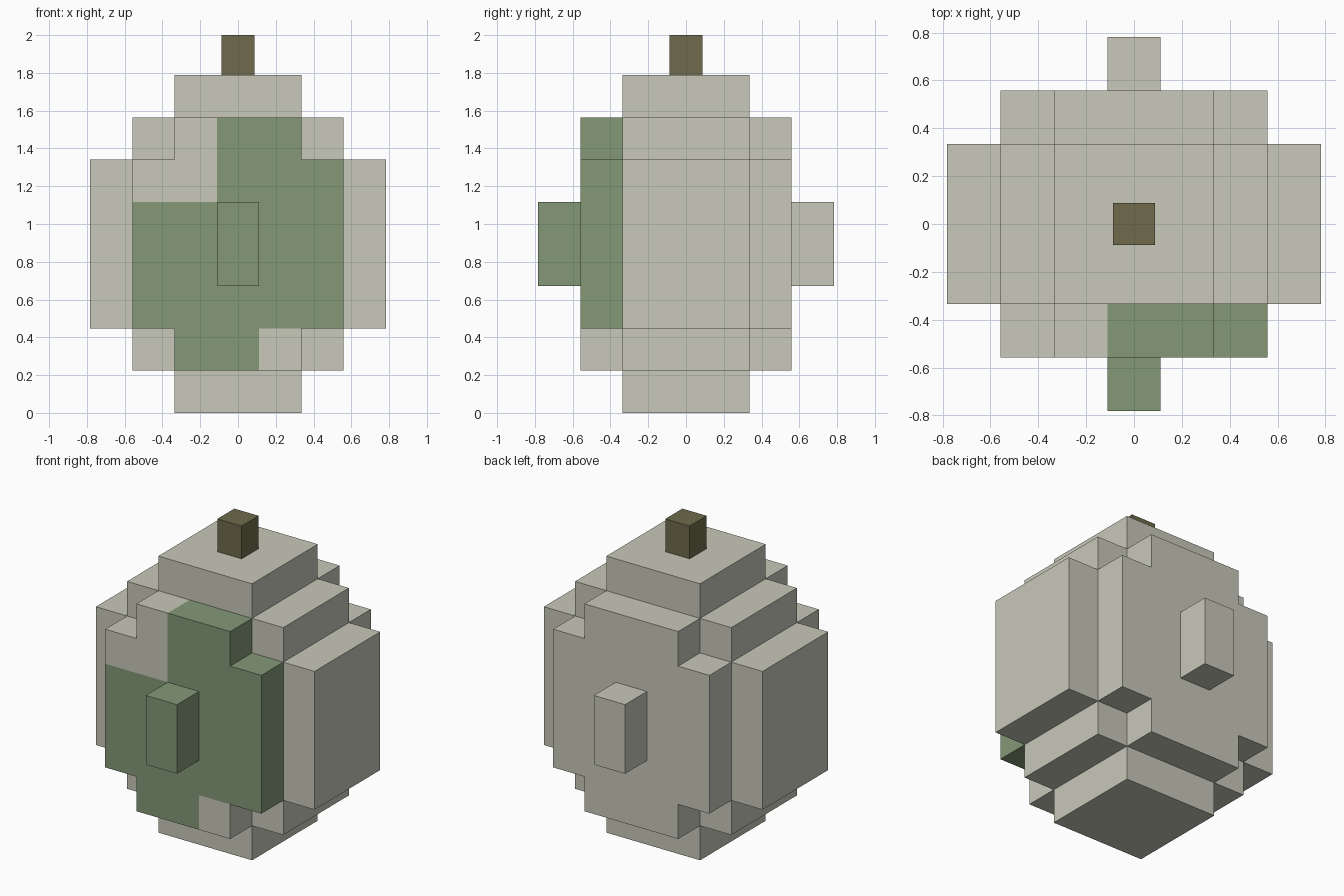
import bpy, bmesh
from mathutils import Vector

if "Cube" in bpy.data.objects:
    bpy.data.objects.remove(bpy.data.objects["Cube"])

U = 0.2235  # edge of one block


def material(name, rgb):
    m = bpy.data.materials.new(name)
    lin = [(c / 255 / 12.92) if c < 11 else ((c / 255 + 0.055) / 1.055) ** 2.4 for c in rgb]
    m.diffuse_color = (*lin, 1)
    m.use_nodes = True
    m.node_tree.nodes["Principled BSDF"].inputs["Base Color"].default_value = m.diffuse_color
    return m


stone = material("pale stone", (200, 200, 186))
moss = material("moss green", (131, 153, 119))
bark = material("stem brown", (110, 107, 76))


def finish(name, bm, mats):
    me = bpy.data.meshes.new(name)
    bm.to_mesh(me)
    bm.free()
    for m in mats:
        me.materials.append(m)
    ob = bpy.data.objects.new(name, me)
    bpy.context.collection.objects.link(ob)
    return ob


def box(name, centre, size, mat):
    bm = bmesh.new()
    bmesh.ops.create_cube(bm, size=1)
    for v in bm.verts:
        v.co = Vector(c + a * s for c, a, s in zip(centre, v.co, size))
    return finish(name, bm, [mat])


# Which blocks of the 7 x 5 x 8 lattice are filled: layers step out from both ends
def filled(i, j, k):
    step = min(k, 7 - k)
    if step < 0 or abs(j) > 2:
        return False
    if abs(j) == 2:
        return step >= 1 and abs(i) <= min(step, 2)
    return abs(i) <= min(1 + step, 3)


# Irregular mossy patch on the front layer
def mossy(i, j, k):
    return j == -2 and not (k >= 5 and i < 0) and not (k < 2 and i > 0)


# Stepped body: outer skin of the filled blocks
bm = bmesh.new()
cells = [(i, j, k) for i in range(-3, 4) for j in range(-2, 3) for k in range(8) if filled(i, j, k)]
for cell in cells:
    c = Vector((cell[0], cell[1], cell[2] + 0.5))
    for axis in range(3):
        for sign in (-1, 1):
            n = Vector((0, 0, 0))
            n[axis] = sign
            if filled(*(int(a + b) for a, b in zip(cell, n))):
                continue
            p = Vector((0, 0, 0))
            p[(axis + 1) % 3] = 1
            q = n.cross(p)
            corners = [c + (n + a * p + b * q) / 2 for a, b in ((1, 1), (-1, 1), (-1, -1), (1, -1))]
            f = bm.faces.new([bm.verts.new(co * U) for co in corners])
            f.material_index = int(mossy(*cell))
bmesh.ops.remove_doubles(bm, verts=bm.verts, dist=0.001)
bmesh.ops.dissolve_limit(bm, angle_limit=0.01, verts=bm.verts, edges=bm.edges, delimit={'MATERIAL'})
finish("stepped_body", bm, [stone, moss])

# Knobs on the front and back
for name, side, mat in (("front_knob", -1, moss), ("back_knob", 1, stone)):
    box(name, (0, side * 3 * U, 4 * U), (U, U, 2 * U), mat)

# Stem on top
box("stem", (0, 0, (8 * U + 2) / 2), (0.174, 0.174, 2 - 8 * U), bark)
